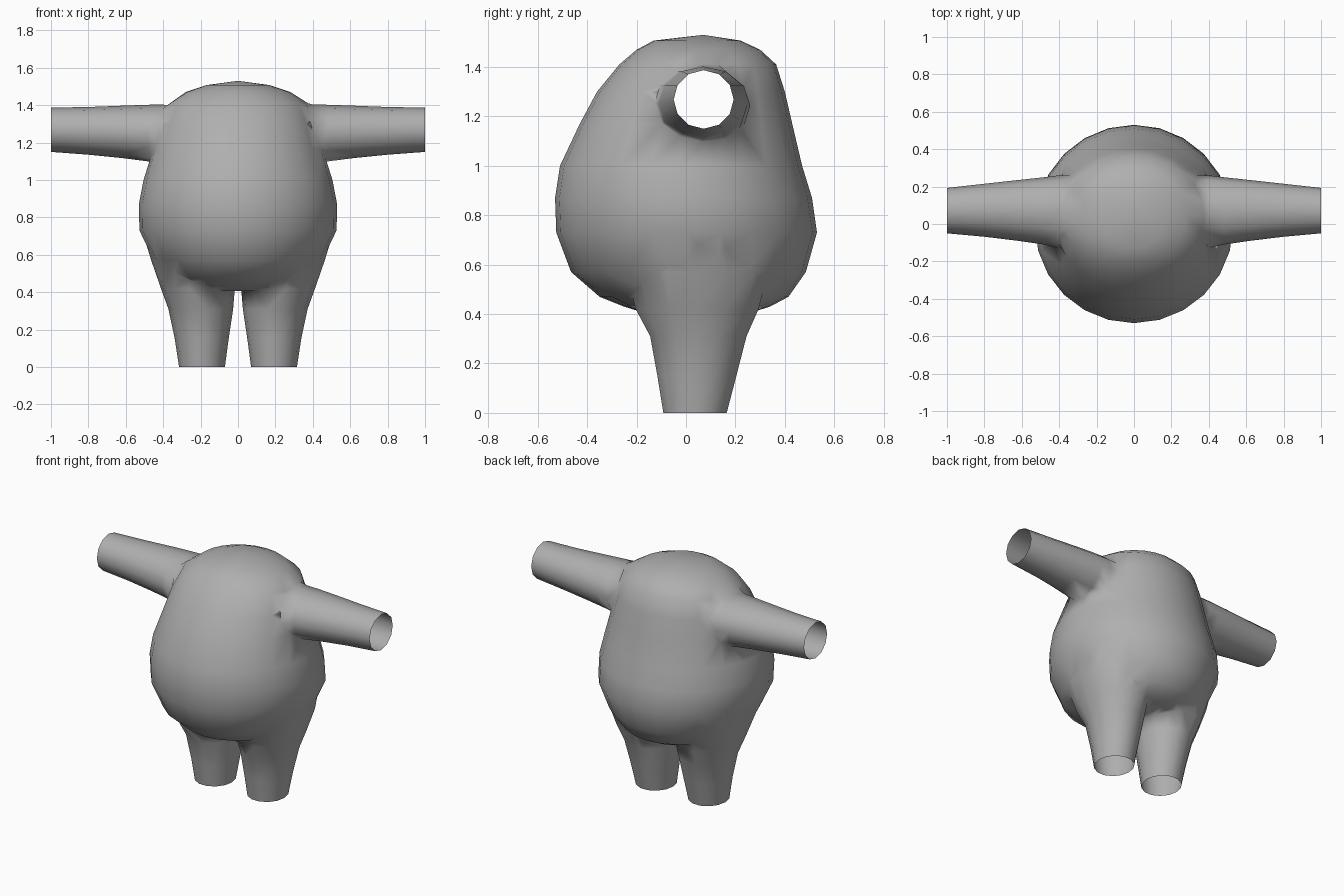
import bpy, bmesh, math
from mathutils import Vector

if "Cube" in bpy.data.objects:
    bpy.data.objects.remove(bpy.data.objects["Cube"])


def ellipse(n, center, u, v, phase=0.0):
    c, u, v = Vector(center), Vector(u), Vector(v)
    return [c + u * math.cos(a) + v * math.sin(a)
            for a in (2 * math.pi * (i + phase) / n for i in range(n))]


def loft(name, rings, tip=None):
    """Closed solid skinned through rings; tip optionally ends in a point."""
    bm = bmesh.new()
    loops = [[bm.verts.new(p) for p in r] for r in rings]
    n = len(loops[0])
    for a, b in zip(loops, loops[1:]):
        for i in range(n):
            j = (i + 1) % n
            bm.faces.new((a[i], a[j], b[j], b[i]))
    bm.faces.new(loops[0])
    if tip:
        t = bm.verts.new(tip)
        for i in range(n):
            bm.faces.new((loops[-1][i], loops[-1][(i + 1) % n], t))
    else:
        bm.faces.new(loops[-1])
    bmesh.ops.recalc_face_normals(bm, faces=bm.faces)
    me = bpy.data.meshes.new(name)
    bm.to_mesh(me)
    bm.free()
    ob = bpy.data.objects.new(name, me)
    bpy.context.collection.objects.link(ob)
    return ob


# Torso: z, front y, back y, half width
torso = [(0.405, -0.17, 0.26, 0.22), (0.43, -0.25, 0.34, 0.29),
         (0.47, -0.35, 0.415, 0.36), (0.57, -0.465, 0.485, 0.45),
         (0.73, -0.525, 0.53, 0.527), (0.87, -0.53, 0.51, 0.53),
         (1.0, -0.51, 0.47, 0.505), (1.17, -0.43, 0.43, 0.455),
         (1.30, -0.36, 0.40, 0.42), (1.41, -0.27, 0.365, 0.375),
         (1.47, -0.20, 0.30, 0.28), (1.507, -0.13, 0.22, 0.17)]
body = loft("body", [ellipse(24, (0, (f + b) / 2, z), (w, 0, 0), (0, (b - f) / 2, 0))
                     for z, f, b, w in torso], tip=(0, 0.07, 1.53))

# Arm: x, front y, back y, low z, high z
arm = [(0.22, -0.15, 0.27, 1.05, 1.40), (0.40, -0.13, 0.26, 1.085, 1.403),
       (0.48, -0.11, 0.25, 1.10, 1.402), (0.62, -0.09, 0.235, 1.117, 1.397),
       (0.8, -0.068, 0.215, 1.135, 1.39), (1.0, -0.05, 0.193, 1.15, 1.387)]
# Leg: z, inner x, outer x, front y, back y
leg = [(0.0, 0.07, 0.315, -0.095, 0.168), (0.15, 0.05, 0.338, -0.12, 0.208),
       (0.31, 0.026, 0.372, -0.15, 0.25), (0.42, 0.017, 0.412, -0.21, 0.30),
       (0.57, 0.015, 0.464, -0.25, 0.34), (0.72, 0.015, 0.51, -0.20, 0.29)]

limbs = []
for s in (-1, 1):
    limbs.append(loft("arm", [
        ellipse(12, (s * x, (f + b) / 2, (lo + hi) / 2),
                (0, (b - f) / 2, 0), (0, 0, (hi - lo) / 2))
        for x, f, b, lo, hi in arm]))
    limbs.append(loft("leg", [
        ellipse(14, (s * (i + o) / 2, (f + b) / 2, z),
                (s * (o - i) / 2, 0, 0), (0, (b - f) / 2, 0))
        for z, i, o, f, b in leg]))

# Fuse limbs and torso into one hollow skin
for limb in limbs:
    mod = body.modifiers.new("fuse", 'BOOLEAN')
    mod.operation = 'UNION'
    mod.solver = 'EXACT'
    mod.object = limb
dg = bpy.context.evaluated_depsgraph_get()
mesh = bpy.data.meshes.new_from_object(body.evaluated_get(dg))
body.modifiers.clear()
body.data = mesh
for limb in limbs:
    bpy.data.objects.remove(limb)

# Open the sleeve and leg ends, soften the joints
bm = bmesh.new()
bm.from_mesh(mesh)
ends = [f for f in bm.faces if all(abs(v.co.x) > 0.999 for v in f.verts)
        or all(v.co.z < 0.001 for v in f.verts)]
bmesh.ops.delete(bm, geom=ends, context='FACES')
bmesh.ops.remove_doubles(bm, verts=bm.verts, dist=0.025)
bmesh.ops.triangulate(bm, faces=[f for f in bm.faces if len(f.verts) > 4])
for f in bm.faces:
    f.smooth = True
bm.to_mesh(mesh)
bm.free()

# Dark grey skin
mat = bpy.data.materials.new("dark_grey")
mat.diffuse_color = (0.43, 0.43, 0.43, 1)
mat.use_nodes = True
mat.node_tree.nodes["Principled BSDF"].inputs["Base Color"].default_value = mat.diffuse_color
mesh.materials.clear()
mesh.materials.append(mat)
